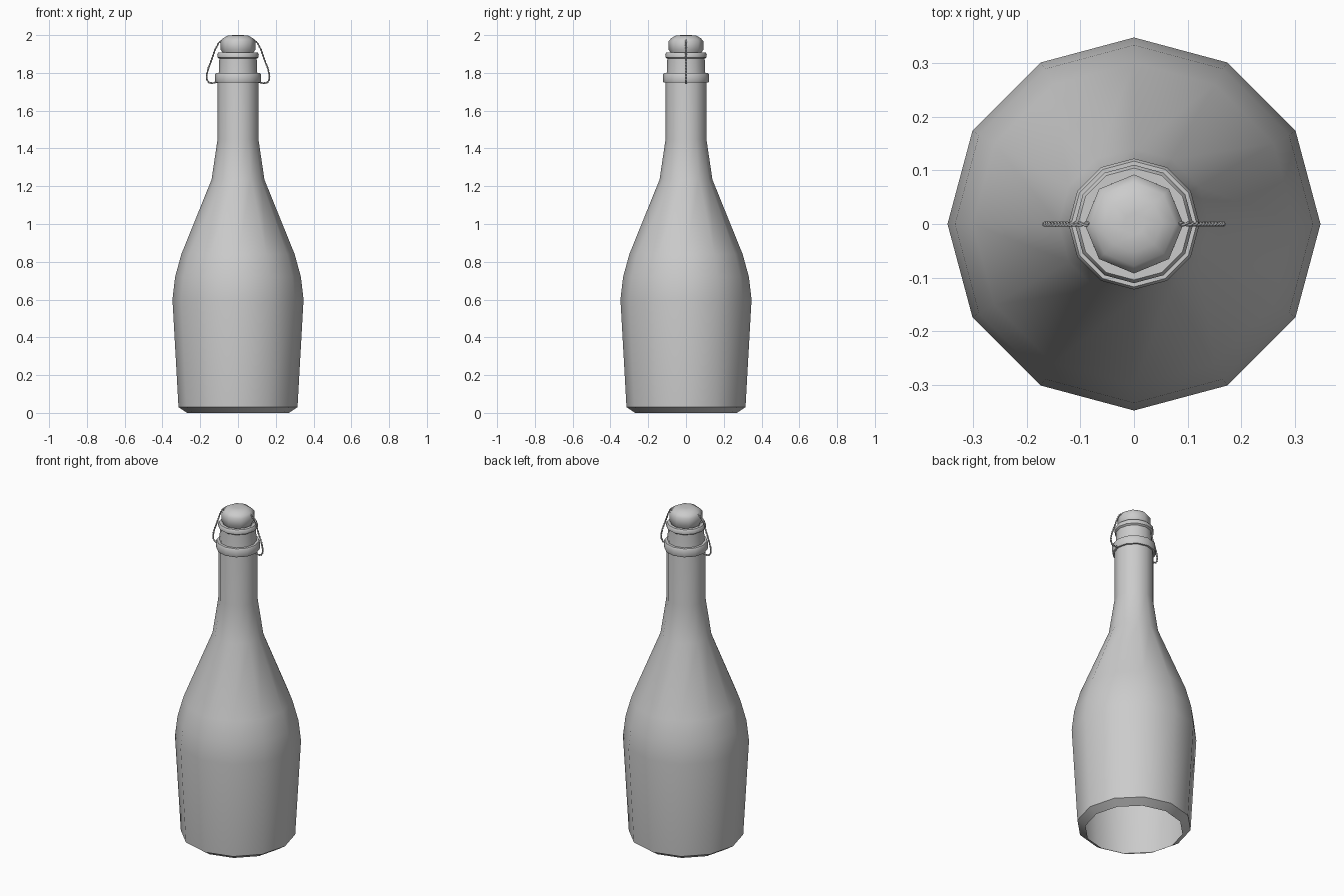
import bpy, bmesh, math
from mathutils import Vector

if "Cube" in bpy.data.objects:
    bpy.data.objects.remove(bpy.data.objects["Cube"])


def finish(name, bm, angle):
    bmesh.ops.recalc_face_normals(bm, faces=bm.faces[:])
    me = bpy.data.meshes.new(name)
    bm.to_mesh(me)
    bm.free()
    me.shade_smooth()
    me.set_sharp_from_angle(angle=math.radians(angle))
    ob = bpy.data.objects.new(name, me)
    bpy.context.collection.objects.link(ob)
    return ob


def lathe(name, profile, sides, angle, cap_top=False):
    bm = bmesh.new()
    rings = []
    for r, z in profile:
        rings.append([bm.verts.new((r * math.cos(2 * math.pi * i / sides),
                                    r * math.sin(2 * math.pi * i / sides), z))
                      for i in range(sides)])
    for a, b in zip(rings, rings[1:]):
        for i in range(sides):
            j = (i + 1) % sides
            bm.faces.new((a[i], a[j], b[j], b[i]))
    if cap_top:
        bm.faces.new(rings[-1])
    return finish(name, bm, angle)


def tube(bm, pts, radius, sides=5):
    rings = []
    for k, p in enumerate(pts):
        t = (pts[min(k + 1, len(pts) - 1)] - pts[max(k - 1, 0)]).normalized()
        u = t.cross(Vector((0, 1, 0))).normalized()
        v = t.cross(u)
        rings.append([bm.verts.new(p + radius * (u * math.cos(2 * math.pi * i / sides)
                                                 + v * math.sin(2 * math.pi * i / sides)))
                      for i in range(sides)])
    for a, b in zip(rings, rings[1:]):
        for i in range(sides):
            j = (i + 1) % sides
            bm.faces.new((a[i], a[j], b[j], b[i]))
    bm.faces.new(rings[0])
    bm.faces.new(rings[-1])


def resample(path, n):
    lens = [(b - a).length for a, b in zip(path, path[1:])]
    out = []
    for k in range(n):
        d, i = sum(lens) * k / (n - 1), 0
        while i < len(lens) - 1 and d > lens[i]:
            d -= lens[i]
            i += 1
        out.append(path[i].lerp(path[i + 1], min(1, d / lens[i])))
    return out


# Open-bottomed glass body with the neck and lip
lathe("bottle_body", [
    (0.27, 0.0), (0.315, 0.03), (0.347, 0.60), (0.333, 0.72), (0.30, 0.84),
    (0.14, 1.235), (0.108, 1.45), (0.108, 1.75), (0.102, 1.80), (0.099, 1.875),
    (0.109, 1.882), (0.110, 1.899), (0.104, 1.908), (0.086, 1.908), (0.082, 1.87)], 12, 40)

# Collar ring around the neck
lathe("neck_ring", [
    (0.104, 1.749), (0.119, 1.749), (0.122, 1.757), (0.122, 1.790),
    (0.117, 1.799), (0.100, 1.799)], 12, 40)

# Rounded stopper
lathe("cork", [
    (0.078, 1.87), (0.080, 1.905), (0.092, 1.922), (0.092, 1.968),
    (0.078, 1.984), (0.053, 1.998), (0.02, 2.0)], 8, 50, cap_top=True)

# Twisted two-strand wires on both sides
path = [Vector((x, 0, z)) for x, z in [
    (0.082, 1.975), (0.103, 1.958), (0.121, 1.924), (0.138, 1.875),
    (0.157, 1.825), (0.166, 1.79), (0.165, 1.765), (0.155, 1.749),
    (0.135, 1.745), (0.108, 1.752)]]
centre = resample(path, 90)
bm = bmesh.new()
for side in (1, -1):
    for phase in (0, math.pi):
        pts = []
        for k, p in enumerate(centre):
            t = (centre[min(k + 1, 89)] - centre[max(k - 1, 0)]).normalized()
            u = t.cross(Vector((0, 1, 0))).normalized()
            a = phase + 2 * math.pi * 9 * k / 89
            q = p + 0.0025 * (u * math.cos(a) + Vector((0, 1, 0)) * math.sin(a))
            pts.append(Vector((q.x * side, q.y, q.z)))
        tube(bm, pts, 0.0028)
finish("cork_wires", bm, 60)
